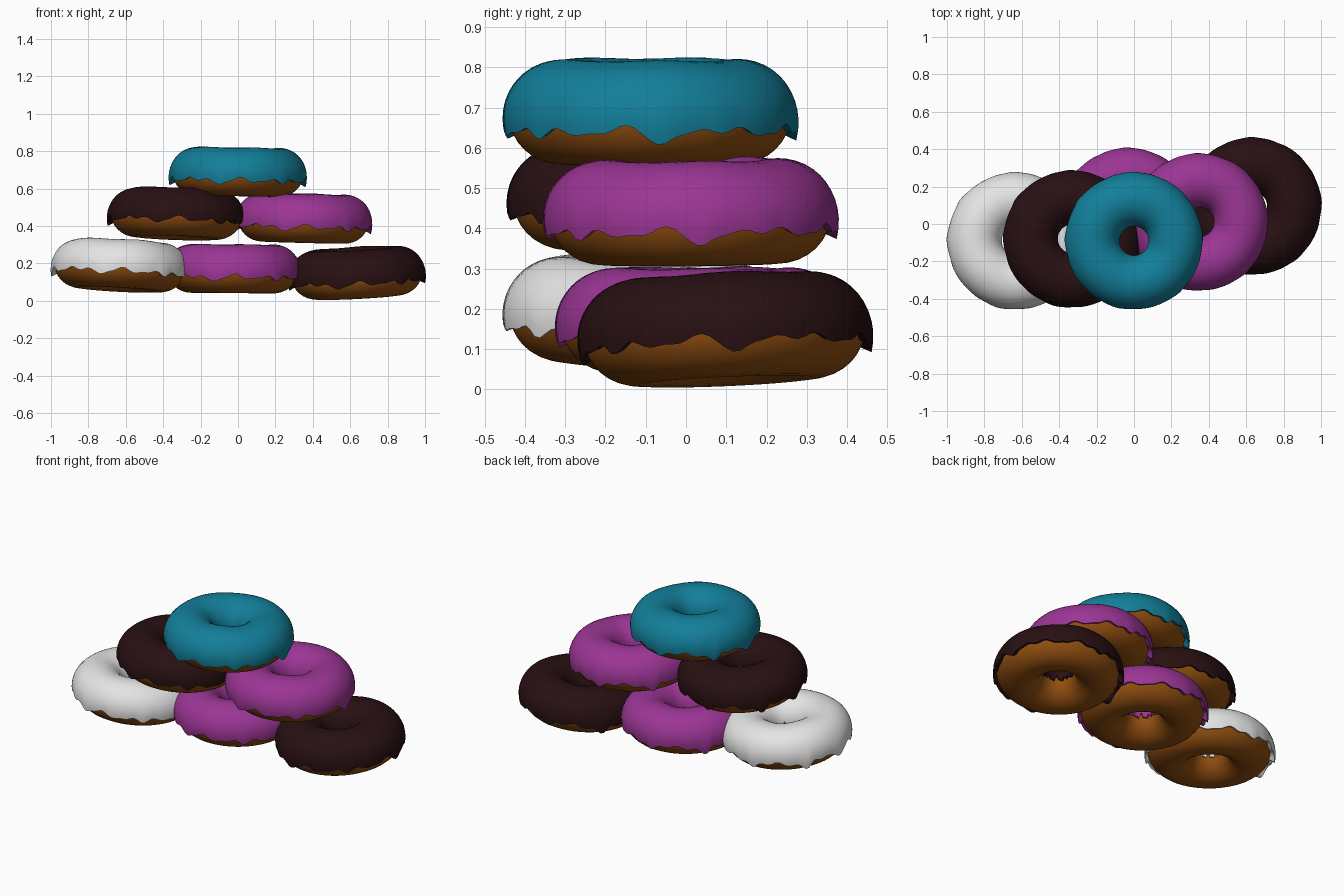
import bpy, bmesh
from math import sin, cos, pi, radians, exp, tau
from mathutils import Euler

cube = bpy.data.objects.get("Cube")
if cube:
    bpy.data.objects.remove(cube, do_unlink=True)

RING, TUBE, SQUASH = 0.22, 0.13, 0.95
AROUND, ACROSS = 120, 22
# Long drips: direction in degrees, extra run in radians
DRIPS = [(5, 0.16), (92, 0.14), (143, 0.3), (178, 0.2), (255, 0.12), (310, 0.1)]


def material(name, rgb):
    m = bpy.data.materials.new(name)
    m.use_nodes = True
    m.diffuse_color = (*rgb, 1)
    m.node_tree.nodes["Principled BSDF"].inputs["Base Color"].default_value = (*rgb, 1)
    return m


dough_mat = material("baked dough", (0.28, 0.076, 0.005))
teal = material("teal icing", (0.006, 0.21, 0.32))
purple = material("purple icing", (0.33, 0.036, 0.30))
chocolate = material("chocolate icing", (0.021, 0.005, 0.006))
white = material("white icing", (0.78, 0.78, 0.78))


def ring_point(u, a, lift):
    """Point on the squashed ring at angle u around and a across, lifted off the dough."""
    r = RING + (TUBE + lift) * cos(a)
    return (r * cos(u), r * sin(u), (TUBE * SQUASH + lift) * sin(a))


def ripple(u):
    return 0.5 * sin(9 * u) + 0.45 * sin(14 * u + 1) + 0.4 * sin(23 * u + 2)


def drip(u):
    total = 0
    for deg, run in DRIPS:
        d = (u - radians(deg) + pi) % tau - pi
        total += run * exp(-(d / 0.09) ** 2)
    return total


def icing_row(u):
    """Cross-section of the icing from inner edge over the top to outer edge."""
    hang = drip(u)
    outer = -0.27 - 0.09 * ripple(u) - hang
    inner = pi + 0.02 + 0.12 * ripple(u * 1 + 2)
    row = [ring_point(u, inner, -0.004)]
    for j in range(ACROSS + 1):
        t = j / ACROSS
        a = inner + (outer - inner) * t
        edge = max(0, t - 0.72) / 0.28
        lift = 0.013 + edge ** 2 * (0.006 + 0.003 * ripple(u) + 0.07 * hang)
        lift += 0.002 * sin(5 * u + 1) * sin(a)
        row.append(ring_point(u, a, lift))
    row.append(ring_point(u, outer, -0.004))
    return row


def dough_row(u):
    return [ring_point(u, tau * j / 32, 0) for j in range(32)]


def sweep(name, row_func, closed, mat, loc, rot):
    """Join the cross-sections around the ring into a smooth object."""
    bm = bmesh.new()
    rows = [[bm.verts.new(p) for p in row_func(tau * i / AROUND)] for i in range(AROUND)]
    n = len(rows[0])
    for i in range(AROUND):
        p, q = rows[i], rows[(i + 1) % AROUND]
        for j in range(n if closed else n - 1):
            k = (j + 1) % n
            bm.faces.new((p[j], q[j], q[k], p[k]))
    bmesh.ops.recalc_face_normals(bm, faces=bm.faces)
    # An open shell has no certain outside, so point its top upwards
    top = max(bm.faces, key=lambda f: f.calc_center_median().z)
    if top.normal.z < 0:
        bmesh.ops.reverse_faces(bm, faces=bm.faces)
    mesh = bpy.data.meshes.new(name)
    bm.to_mesh(mesh)
    bm.free()
    mesh.materials.append(mat)
    obj = bpy.data.objects.new(name, mesh)
    bpy.context.collection.objects.link(obj)
    obj.location = loc
    obj.rotation_euler = rot
    bpy.ops.object.select_all(action="DESELECT")
    obj.select_set(True)
    bpy.context.view_layer.objects.active = obj
    bpy.ops.object.shade_smooth_by_angle(angle=radians(50))


# Stack: name, icing, centre, tilt about x and y in degrees
STACK = [
    ("bottom_right", white, (-0.63, -0.09, 0.183), (-3, 3)),
    ("bottom_middle", purple, (-0.03, 0.04, 0.165), (0, 0.5)),
    ("bottom_left", chocolate, (0.635, 0.095, 0.143), (2.5, -3)),
    ("middle_right", chocolate, (-0.33, -0.08, 0.46), (-3, 2)),
    ("middle_left", purple, (0.35, 0.01, 0.435), (0.5, 1.5)),
    ("top", teal, (0, -0.09, 0.683), (0, 1)),
]
for name, icing, loc, (tx, ty) in STACK:
    rot = Euler((radians(tx), radians(ty), 0))
    sweep(name + "_dough", dough_row, True, dough_mat, loc, rot)
    sweep(name + "_icing", icing_row, False, icing, loc, rot)
